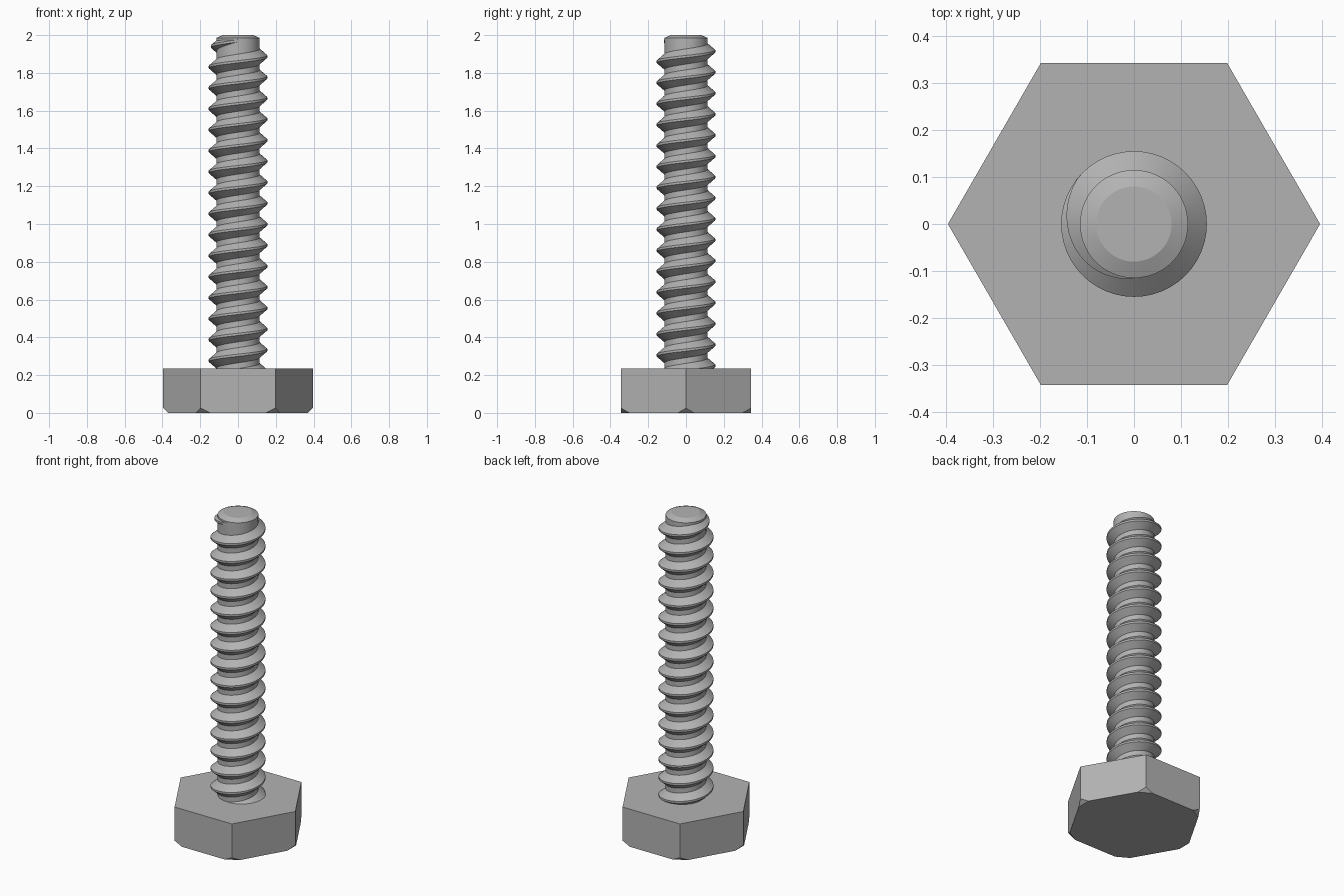
import bpy, bmesh, math

cube = bpy.data.objects.get("Cube")
if cube:
    bpy.data.objects.remove(cube)

HEAD_R, HEAD_H = 0.396, 0.235
ROOT_R, CREST_R, TIP_R = 0.115, 0.155, 0.08
PITCH, STEPS = 0.111, 48

steel = bpy.data.materials.new("grey_steel")
steel.use_nodes = True
steel.diffuse_color = (0.45, 0.45, 0.45, 1)
steel.node_tree.nodes["Principled BSDF"].inputs["Base Color"].default_value = (0.45, 0.45, 0.45, 1)


def add_part(name, bm, smooth=False):
    bmesh.ops.recalc_face_normals(bm, faces=bm.faces)
    mesh = bpy.data.meshes.new(name)
    bm.to_mesh(mesh)
    bm.free()
    mesh.materials.append(steel)
    obj = bpy.data.objects.new(name, mesh)
    bpy.context.collection.objects.link(obj)
    if smooth:
        bpy.ops.object.select_all(action='DESELECT')
        obj.select_set(True)
        bpy.context.view_layer.objects.active = obj
        bpy.ops.object.shade_smooth_by_angle(angle=math.radians(20))
    return obj


def polar(radius, angle, z):
    return (radius * math.cos(angle), radius * math.sin(angle), z)


# Hexagonal head with its underside corners sliced off
bm = bmesh.new()
low = [bm.verts.new(polar(HEAD_R, i * math.pi / 3, 0)) for i in range(6)]
base = bm.faces.new(low)
side = bmesh.ops.extrude_face_region(bm, geom=[base])
bmesh.ops.translate(bm, vec=(0, 0, HEAD_H),
                    verts=[v for v in side["geom"] if isinstance(v, bmesh.types.BMVert)])
for i in range(6):
    a = i * math.pi / 3
    cut = bmesh.ops.bisect_plane(bm, geom=bm.verts[:] + bm.edges[:] + bm.faces[:],
                                 plane_co=polar(HEAD_R - 0.025, a, 0),
                                 plane_no=polar(1, a, -1), clear_outer=True)
    rim = [e for e in cut["geom_cut"] if isinstance(e, bmesh.types.BMEdge)]
    bmesh.ops.holes_fill(bm, edges=rim, sides=0)
add_part("hex_head", bm)

# Plain core of the shank with a chamfered tip
bm = bmesh.new()
profile = [(ROOT_R, HEAD_H - 0.03), (ROOT_R, 1.985), (TIP_R, 2.0)]
rings = [[bm.verts.new(polar(r, j * math.tau / STEPS, z)) for j in range(STEPS)]
         for r, z in profile]
for lower, upper in zip(rings, rings[1:]):
    for j in range(STEPS):
        k = (j + 1) % STEPS
        bm.faces.new((lower[j], lower[k], upper[k], upper[j]))
bm.faces.new(rings[0])
bm.faces.new(rings[-1])
add_part("shank_core", bm, smooth=True)

# Right-handed helical ridge that fades into the core near the tip
bm = bmesh.new()
END_Z, END_ANGLE, FADE = 1.97, math.radians(270), math.radians(130)
turns = (END_Z - HEAD_H + 0.05) / PITCH
count = int(turns * STEPS)
previous = None
for i in range(count + 1):
    back = (count - i) * math.tau / STEPS
    angle = END_ANGLE - back
    z = END_Z - back / math.tau * PITCH
    size = min(1.0, max(0.01, back / FADE))
    crest = ROOT_R + (CREST_R - ROOT_R) * size
    half, flat = 0.006 + 0.036 * size, 0.006
    section = [bm.verts.new(polar(r, angle, z + dz)) for r, dz in
               ((ROOT_R - 0.002, -half), (crest, -flat), (crest, flat), (ROOT_R - 0.002, half))]
    if previous:
        for j in range(4):
            k = (j + 1) % 4
            bm.faces.new((previous[j], previous[k], section[k], section[j]))
    else:
        bm.faces.new(section)
    previous = section
bm.faces.new(previous)
add_part("screw_thread", bm, smooth=True)
